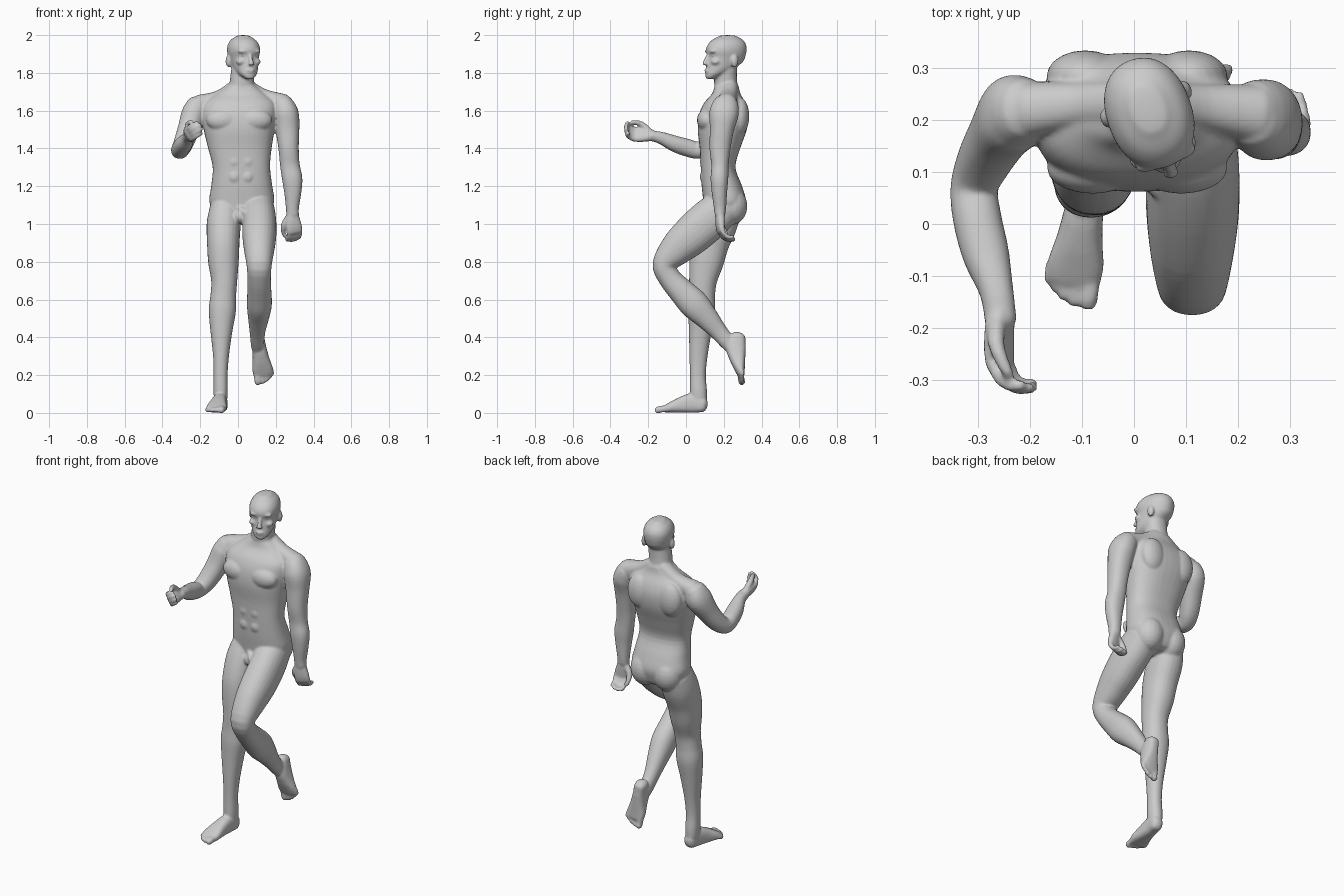
import bpy, bmesh, math
from mathutils import Vector, Matrix

bm = bmesh.new()


def spline(pts, k=4):
    """Catmull-Rom resampling of tuples (x, y, z, ru, rv)."""
    p = [pts[0]] + list(pts) + [pts[-1]]
    out = []
    for i in range(1, len(p) - 2):
        for s in range(k):
            t = s / k
            out.append([0.5 * (2 * b + (c - a) * t + (2 * a - 5 * b + 4 * c - d) * t * t
                               + (3 * b - a - 3 * c + d) * t ** 3)
                        for a, b, c, d in zip(*p[i - 1:i + 3])])
    out.append(list(pts[-1]))
    return out


def tube(pts, side=(1, 0, 0), axis=None, cap=0.8, n=24, power=2.2):
    """Closed loft of superellipse rings with rounded ends."""
    q = spline(pts)
    cen = [Vector(a[:3]) for a in q]
    last = len(q) - 1
    tans = [Vector(axis) if axis else (cen[min(i + 1, last)] - cen[max(i - 1, 0)]).normalized()
            for i in range(last + 1)]
    sections = []
    for a in (60, 30):
        sections.append((0, -math.sin(math.radians(a)), math.cos(math.radians(a))))
    sections += [(i, 0, 1) for i in range(last + 1)]
    for a in (30, 60):
        sections.append((last, math.sin(math.radians(a)), math.cos(math.radians(a))))
    rings = []
    for i, off, sc in sections:
        t = tans[i]
        u = Vector(side)
        u = (u - t * u.dot(t)).normalized()
        v = t.cross(u)
        ru, rv = q[i][3], q[i][4]
        c = cen[i] + t * off * cap * min(ru, rv)
        ring = []
        for j in range(n):
            a = 2 * math.pi * j / n
            ca, sa = math.cos(a), math.sin(a)
            x = math.copysign(abs(ca) ** (2 / power), ca) * ru * sc
            y = math.copysign(abs(sa) ** (2 / power), sa) * rv * sc
            ring.append(bm.verts.new(c + u * x + v * y))
        rings.append(ring)
    for r0, r1 in zip(rings, rings[1:]):
        for j in range(n):
            bm.faces.new((r0[j], r0[(j + 1) % n], r1[(j + 1) % n], r1[j]))
    for ring, i, sg in ((rings[0], 0, -1), (rings[-1], last, 1)):
        pole = bm.verts.new(cen[i] + tans[i] * sg * cap * min(q[i][3:]))
        for j in range(n):
            f = (ring[j], ring[(j + 1) % n], pole)
            bm.faces.new(f if sg > 0 else f[::-1])


def blob(c, r, m=Matrix()):
    bmesh.ops.create_uvsphere(bm, u_segments=20, v_segments=12, radius=1,
                              matrix=m @ Matrix.Translation(c) @ Matrix.Diagonal((*r, 1)))


class Frame:
    """Local axes for hands and feet: forward, toward thumb or big toe, up or palm."""
    def __init__(self, o, f, w):
        self.o, self.f = Vector(o), Vector(f).normalized()
        w = Vector(w)
        self.w = (w - self.f * w.dot(self.f)).normalized()

    def tube(self, pts, up, **kw):
        h = Vector(up)
        h = (h - self.f * h.dot(self.f) - self.w * h.dot(self.w)).normalized()
        tube([(*(self.o + self.f * a + self.w * b + h * c), r, s) for a, b, c, r, s in pts],
             side=self.w, **kw)


def foot(o, f, w, up):
    fr = Frame(o, f, w)
    fr.tube([(-.005, 0, .042, .034, .04), (.05, 0, .052, .037, .052), (.11, 0, .042, .044, .042),
             (.16, 0, .03, .054, .029), (.193, 0, .021, .052, .02)], up, power=2.6)
    for b, end, r in ((.034, .232, .018), (.008, .234, .013), (-.014, .225, .013),
                      (-.032, .212, .012), (-.046, .198, .012)):
        fr.tube([(.17, b, .022, r, r), (end - .02, b, .02, r, r), (end, b, .014, r, r)], up, n=12)


def hand(o, f, w, palm, curl):
    fr = Frame(o, f, w)
    fr.tube([(-.01, 0, 0, .03, .024), (.03, .002, 0, .038, .023), (.065, .001, 0, .043, .02),
             (.092, 0, .002, .041, .015)], palm, power=2.5)
    for b, k in ((.032, .95), (.011, 1.05), (-.011, 1), (-.031, .82)):
        a, h, ang = .085, .002, 0
        pts = [(a, b, h, .013, .013)]
        for seg, r in ((.04, .012), (.03, .0115), (.022, .0105)):
            ang += math.radians(curl)
            a += seg * k * math.cos(ang)
            h += seg * k * math.sin(ang)
            pts.append((a, b * .95, h, r, r))
        fr.tube(pts, palm, n=12)
    fr.tube([(.015, .025, .008, .018, .018), (.05, .05, .022, .016, .016),
             (.085, .052, .038, .013, .013), (.108, .044, .048, .011, .011)], palm, n=12)


UP = (0, 0, 1)
# torso and neck
tube([(.02, .2, 1.05, .145, .1), (.02, .205, 1.12, .172, .113), (.02, .19, 1.2, .162, .107),
      (.018, .17, 1.3, .152, .092), (.01, .18, 1.4, .168, .107), (.006, .192, 1.5, .188, .13),
      (.006, .2, 1.58, .2, .13), (.01, .205, 1.64, .19, .11), (.015, .213, 1.69, .13, .075),
      (.02, .215, 1.73, .075, .064)], axis=UP, cap=.4, n=36, power=2.4)
tube([(.018, .222, 1.67, .072, .066), (.02, .21, 1.75, .064, .061), (.028, .21, 1.83, .062, .06)])
# shoulder slopes
tube([(.05, .23, 1.72, .045, .045), (.13, .225, 1.672, .045, .045), (.235, .212, 1.632, .058, .058)],
     side=(0, 1, 0))
tube([(-.01, .23, 1.72, .045, .045), (-.1, .23, 1.662, .045, .045), (-.2, .22, 1.63, .055, .055)],
     side=(0, 1, 0))
# paired torso muscles
for s in (-1, 1):
    blob((.006 + s * .085, .108, 1.55), (.09, .05, .06))
    blob((.006 + s * .1, .285, 1.57), (.075, .05, .1))
    blob((.022 + s * .075, .24, 1.095), (.085, .085, .1))
    for z in (1.25, 1.33, 1.41):
        blob((.016 + s * .034, .097, z), (.034, .024, .036))
# groin
blob((.008, .1, 1.04), (.03, .035, .035))
tube([(.01, .1, 1.08, .018, .018), (.045, .065, 1.055, .016, .016)], side=(0, 0, 1), n=12)

# head, turned to one side
turn = Matrix.Translation((.03, .212, 0)) @ Matrix.Rotation(math.radians(20), 4, 'Z')
start = len(bm.verts)
tube([(0, -.088, 1.772, .024, .024), (0, -.066, 1.792, .046, .047), (0, -.034, 1.82, .061, .075),
      (0, -.006, 1.86, .071, .098), (0, .002, 1.887, .077, .102), (0, .001, 1.915, .082, .109),
      (0, .004, 1.945, .079, .105), (0, .008, 1.972, .064, .086), (0, .01, 1.99, .04, .056)],
     axis=UP, cap=.25, n=32)
tube([(0, -.102, 1.893, .009, .009), (0, -.114, 1.865, .011, .011), (0, -.122, 1.847, .016, .012)],
     cap=.6, n=12)
blob((0, -.108, 1.813), (.024, .012, .006))
blob((0, -.106, 1.803), (.02, .012, .006))
for s in (-1, 1):
    blob((s * .034, -.091, 1.914), (.03, .015, .009))
    blob((s * .044, -.075, 1.858), (.024, .024, .017))
    blob((s * .079, .02, 1.862), (.014, .02, .033))
bm.verts.ensure_lookup_table()
bmesh.ops.transform(bm, matrix=turn, verts=bm.verts[start:])

# hanging arm
tube([(.235, .21, 1.63, .06, .07), (.255, .2, 1.58, .067, .078), (.262, .19, 1.5, .063, .064),
      (.268, .18, 1.4, .054, .056), (.275, .18, 1.31, .052, .046), (.287, .177, 1.24, .054, .047),
      (.29, .177, 1.17, .046, .041), (.288, .18, 1.09, .035, .033), (.289, .18, 1.05, .034, .028)])
hand((.29, .18, 1.05), (.12, .02, -1), (-.95, -.25, 0), (-.25, .95, 0), 32)
# bent arm
tube([(-.215, .22, 1.625, .06, .065), (-.235, .21, 1.58, .065, .075), (-.262, .17, 1.5, .058, .06),
      (-.29, .12, 1.425, .052, .052), (-.308, .07, 1.39, .046, .045), (-.302, .01, 1.403, .047, .047),
      (-.285, -.06, 1.425, .045, .043), (-.265, -.13, 1.455, .033, .033),
      (-.257, -.185, 1.468, .031, .027)])
hand((-.258, -.185, 1.468), (-.02, -1, .06), (-.5, 0, .85), (.85, 0, .5), 32)

# standing leg
tube([(-.07, .195, 1.08, .08, .1), (-.076, .165, 1.0, .09, .107), (-.078, .127, .9, .086, .102),
      (-.077, .108, .8, .081, .092), (-.073, .09, .7, .069, .074), (-.078, .085, .62, .068, .069),
      (-.083, .083, .54, .072, .071), (-.088, .075, .43, .058, .06), (-.09, .066, .3, .042, .048),
      (-.092, .063, .2, .037, .042), (-.092, .066, .12, .038, .045), (-.092, .068, .07, .035, .043)],
     cap=.5)
foot((-.088, .083, 0), (-.15, -1, 0), (1, 0, 0), UP)
# raised leg
tube([(.1, .2, 1.09, .09, .1), (.112, .12, 1.02, .09, .11), (.113, .03, .94, .09, .106),
      (.112, -.05, .868, .081, .09), (.112, -.115, .785, .067, .063), (.112, -.085, .712, .062, .06),
      (.113, -.02, .64, .064, .07), (.113, .045, .573, .066, .078), (.108, .11, .503, .055, .063),
      (.103, .17, .433, .042, .048), (.103, .22, .375, .036, .042), (.105, .25, .345, .034, .04)],
     cap=.5)
foot((.105, .318, .395), (.15, -.03, -1), (-1, 0, 0), (0, -1, 0))


def finish(name):
    me = bpy.data.meshes.new(name)
    bm.to_mesh(me)
    bm.free()
    ob = bpy.data.objects.new(name, me)
    bpy.context.collection.objects.link(ob)
    me.shade_smooth()
    return ob


# fuse all overlapping volumes into one skin
bmesh.ops.recalc_face_normals(bm, faces=bm.faces)
body = finish("body")
fuse = body.modifiers.new("fuse", 'REMESH')
fuse.mode = 'VOXEL'
fuse.voxel_size = .0065
fuse.use_smooth_shade = True
soft = body.modifiers.new("soften", 'SMOOTH')
soft.factor = .5
soft.iterations = 5

# eyes
bm = bmesh.new()
for s in (-1, 1):
    blob((s * .033, -.08, 1.89), (.013, .013, .011), turn)
finish("eyes")
